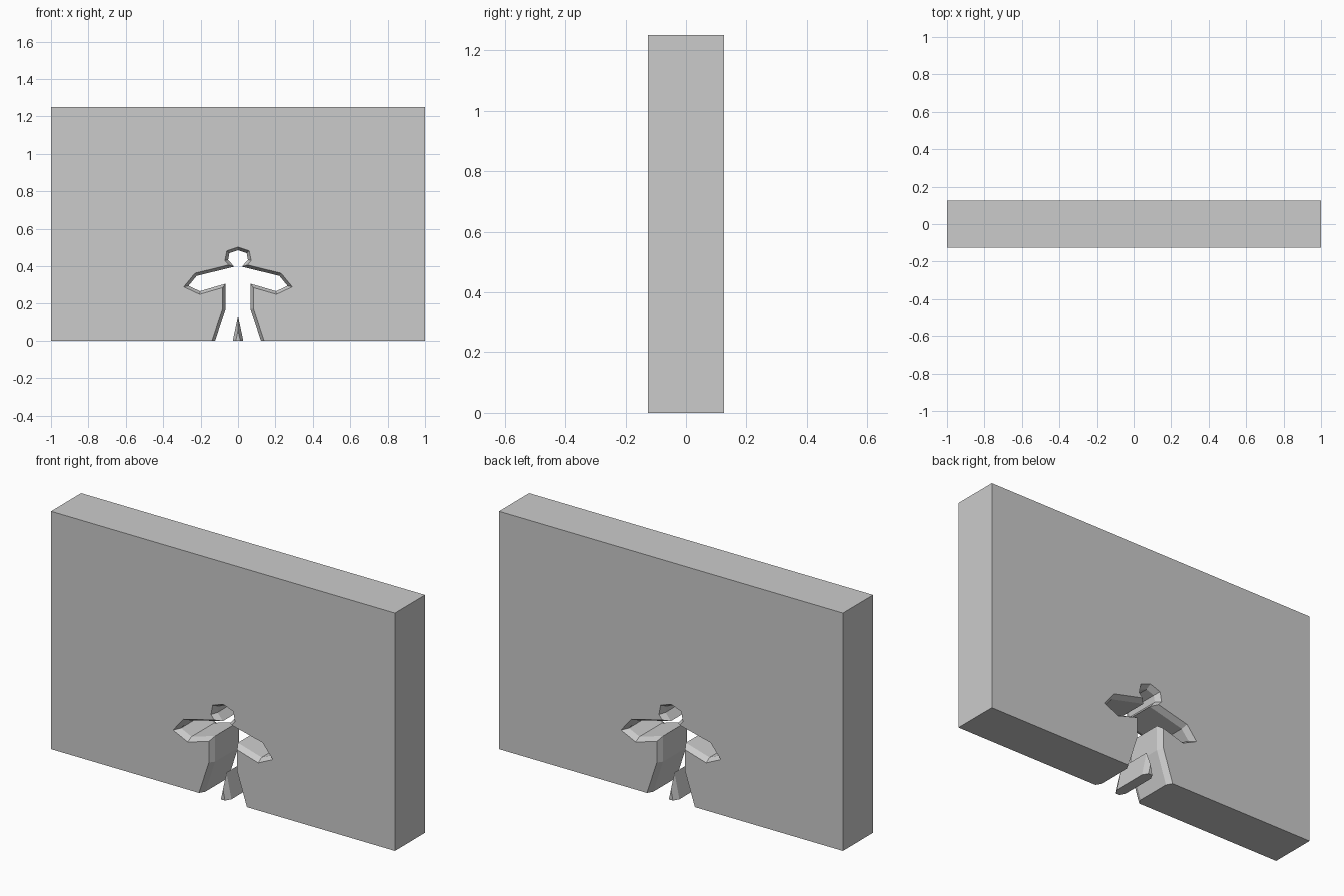
import bpy, bmesh
from mathutils import Vector

if "Cube" in bpy.data.objects:
    bpy.data.objects.remove(bpy.data.objects["Cube"])

HALF_T, CHAMFER, INSET = 0.125, 0.03, 0.016

# wall slab
bpy.ops.mesh.primitive_cube_add(size=1, location=(0, 0, 0.625))
wall = bpy.context.object
wall.name = "wall"
wall.scale = (2, 2 * HALF_T, 1.25)
bpy.ops.object.transform_apply(location=True, rotation=False, scale=True)

# right half of the figure outline: head, arm, side, leg (runs on below the floor)
half = [(0.06, 0.482), (0.07, 0.43), (0.05, 0.407), (0.23, 0.363),
        (0.29, 0.29), (0.205, 0.25), (0.082, 0.286), (0.082, 0.175),
        (0.174, -0.1), (0.033, -0.1)]
half[8] = (0.172, -0.1)
outline = [(0, 0.503)] + half + [(0, 0.056)] + [(-x, z) for x, z in reversed(half)]
outer = [Vector(p) for p in outline]


def inset(points, dist):
    """Mitred inward offset of a clockwise outline."""
    result = []
    for i, p in enumerate(points):
        a = (p - points[i - 1]).normalized()
        b = (points[(i + 1) % len(points)] - p).normalized()
        na, nb = Vector((a.y, -a.x)), Vector((b.y, -b.x))
        result.append(p + (na + nb) * dist / (1 + na.dot(nb)))
    return result


inner = inset(outer, INSET)

# figure-shaped cutter, wide at both wall faces and narrow inside
bm = bmesh.new()
sections = [(-0.2, outer), (-HALF_T, outer), (-HALF_T + CHAMFER, inner),
            (HALF_T - CHAMFER, inner), (HALF_T, outer), (0.2, outer)]
rings = [[bm.verts.new((p.x, y, p.y)) for p in pts] for y, pts in sections]
n = len(outer)
for r, s in zip(rings, rings[1:]):
    for i in range(n):
        j = (i + 1) % n
        bm.faces.new((r[i], r[j], s[j], s[i]))
bm.faces.new(rings[0])
bm.faces.new(rings[-1])
bmesh.ops.recalc_face_normals(bm, faces=bm.faces)
mesh = bpy.data.meshes.new("figure_cutter")
bm.to_mesh(mesh)
bm.free()
cutter = bpy.data.objects.new("figure_cutter", mesh)
bpy.context.collection.objects.link(cutter)

# cut the opening, then remove the cutter
mod = wall.modifiers.new("opening", 'BOOLEAN')
mod.operation = 'DIFFERENCE'
mod.solver = 'EXACT'
mod.object = cutter
bpy.context.view_layer.objects.active = wall
bpy.ops.object.modifier_apply(modifier=mod.name)
bpy.data.objects.remove(cutter)
